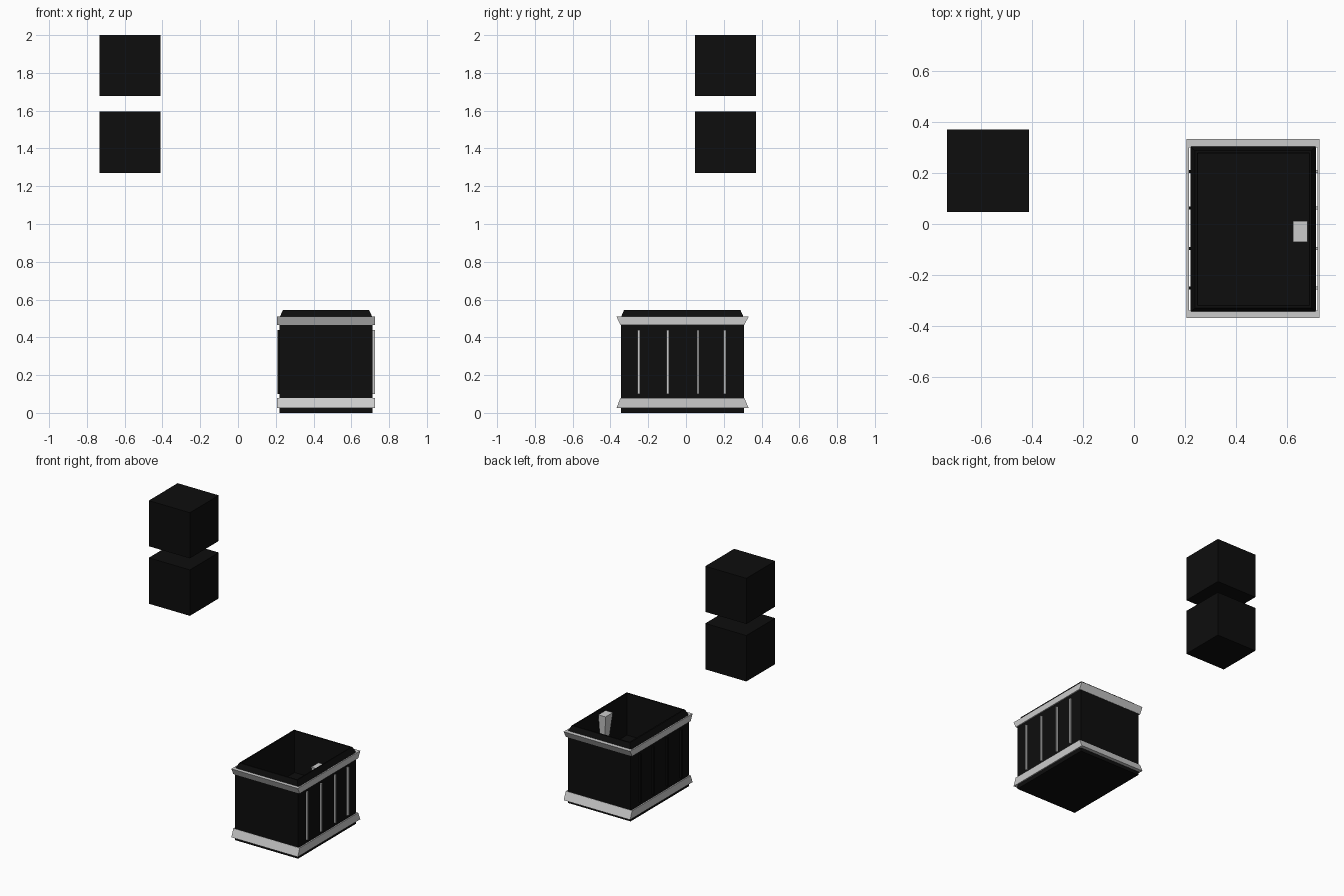
import bpy, bmesh

if "Cube" in bpy.data.objects:
    bpy.data.objects.remove(bpy.data.objects["Cube"])

black = bpy.data.materials.new("black")
black.diffuse_color = (0.004, 0.004, 0.004, 1)
black.use_nodes = True
black.node_tree.nodes["Principled BSDF"].inputs["Base Color"].default_value = black.diffuse_color


def loft(name, rings, mat=None, closed=False):
    """Skin rectangular rings (x0, x1, y0, y1, z); cap the ends or close the loop."""
    bm = bmesh.new()
    loops = [[bm.verts.new(p) for p in ((x0, y0, z), (x1, y0, z), (x1, y1, z), (x0, y1, z))]
             for x0, x1, y0, y1, z in rings]
    pairs = list(zip(loops, loops[1:]))
    if closed:
        pairs.append((loops[-1], loops[0]))
    else:
        bm.faces.new(loops[0])
        bm.faces.new(loops[-1])
    for a, b in pairs:
        for i in range(4):
            j = (i + 1) % 4
            bm.faces.new((a[i], a[j], b[j], b[i]))
    bmesh.ops.recalc_face_normals(bm, faces=bm.faces)
    me = bpy.data.meshes.new(name)
    bm.to_mesh(me)
    bm.free()
    ob = bpy.data.objects.new(name, me)
    bpy.context.collection.objects.link(ob)
    if mat:
        me.materials.append(mat)
    return ob


def box(name, x0, x1, y0, y1, z0, z1, mat=None):
    return loft(name, [(x0, x1, y0, y1, z0), (x0, x1, y0, y1, z1)], mat)


# Two floating cubes
for name, z0, z1 in (("lower_cube", 1.27, 1.595), ("upper_cube", 1.677, 2.0)):
    box(name, -0.732, -0.41, 0.047, 0.37, z0, z1, black)

# Open bin body: outer wall, bevelled lip, inner wall and inner floor
loft("bin_body", [
    (0.22, 0.712, -0.345, 0.306, 0.0),
    (0.22, 0.712, -0.345, 0.306, 0.505),
    (0.238, 0.694, -0.328, 0.288, 0.545),
    (0.248, 0.686, -0.318, 0.278, 0.545),
    (0.25, 0.684, -0.316, 0.276, 0.25)], black)

# Trim bands around the body, flared to the front and back
core = (0.215, 0.717, -0.338, 0.300)
narrow = (0.206, 0.726, -0.347, 0.308)
wide = (0.206, 0.726, -0.368, 0.332)
for name, lo, hi, z0, z1 in (("lower_band", wide, narrow, 0.025, 0.08),
                             ("upper_band", narrow, wide, 0.465, 0.51)):
    loft(name, [(*core, z0), (*lo, z0), (*hi, z1), (*core, z1)], closed=True)

# Side ribs: grey on the right, black on the left
for i, y in enumerate((-0.25, -0.096, 0.063, 0.205)):
    box(f"right_rib_{i}", 0.705, 0.724, y - 0.006, y + 0.006, 0.1, 0.44)
    box(f"left_rib_{i}", 0.208, 0.225, y - 0.006, y + 0.006, 0.1, 0.44, black)

# Tapered handle standing inside the bin
loft("handle", [(0.645, 0.672, -0.04, -0.008, 0.25),
                (0.622, 0.679, -0.07, 0.012, 0.52)])
